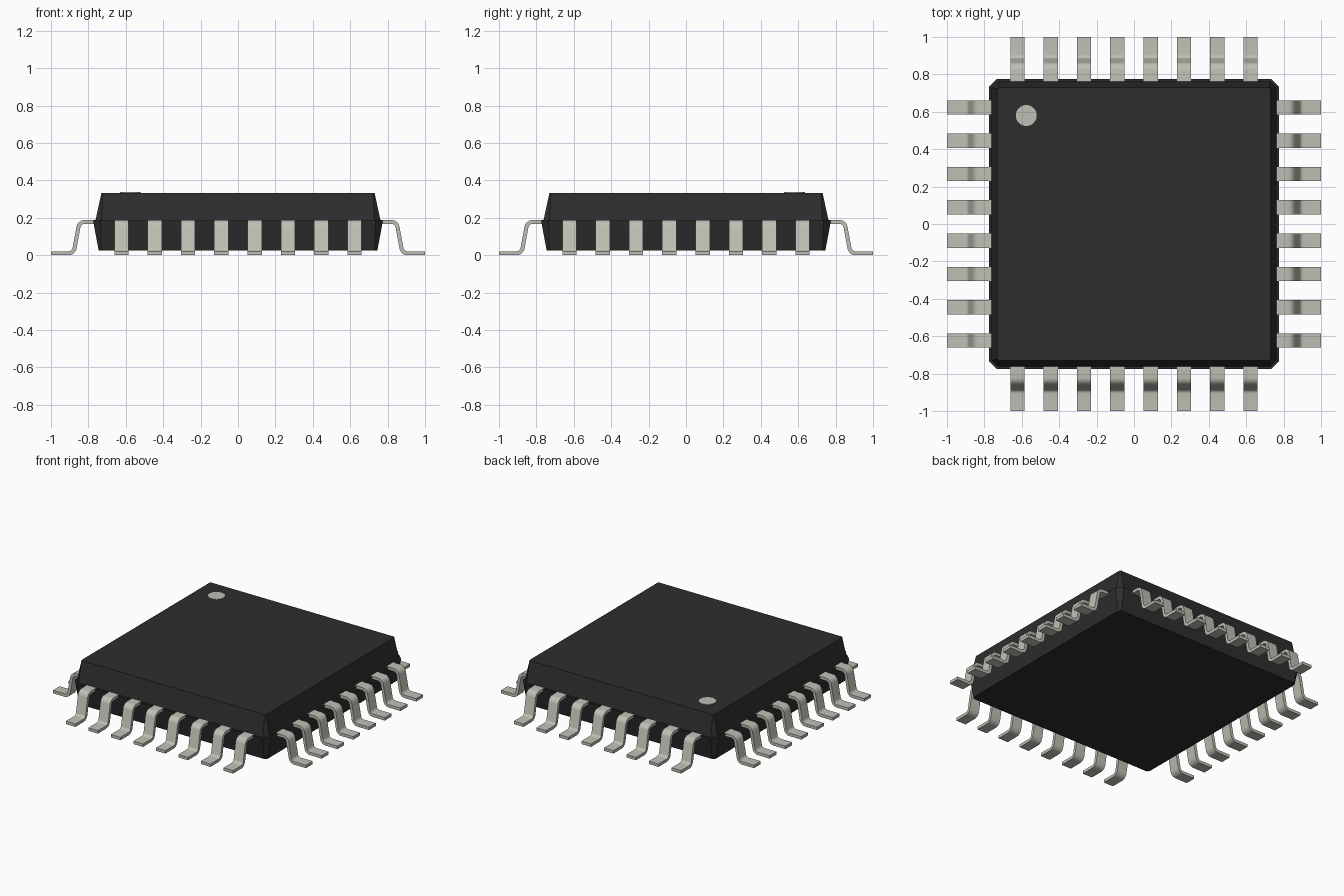
import bpy, bmesh, math
from mathutils import Vector

cube = bpy.data.objects.get("Cube")
if cube:
    bpy.data.objects.remove(cube, do_unlink=True)


def make_material(name, rgb, roughness):
    mat = bpy.data.materials.new(name)
    mat.use_nodes = True
    mat.diffuse_color = (*rgb, 1)
    bsdf = mat.node_tree.nodes["Principled BSDF"]
    bsdf.inputs["Base Color"].default_value = (*rgb, 1)
    bsdf.inputs["Roughness"].default_value = roughness
    return mat


def make_object(name, bm, mat):
    bmesh.ops.recalc_face_normals(bm, faces=bm.faces)
    mesh = bpy.data.meshes.new(name)
    bm.to_mesh(mesh)
    bm.free()
    mesh.materials.append(mat)
    obj = bpy.data.objects.new(name, mesh)
    bpy.context.collection.objects.link(obj)
    return obj


black = make_material("black_plastic", (0.027, 0.027, 0.027), 0.7)
metal = make_material("tinned_metal", (0.53, 0.52, 0.46), 0.5)


def chamfered_ring(bm, half, cut, z):
    """Square outline with clipped corners."""
    h, i = half, half - cut
    pts = [(h, -i), (h, i), (i, h), (-i, h), (-h, i), (-h, -i), (-i, -h), (i, -h)]
    return [bm.verts.new((x, y, z)) for x, y in pts]


# Package body: tapered lower half, narrow ledge, tapered upper half
bm = bmesh.new()
sections = [(0.745, 0.015, 0.025), (0.775, 0.04, 0.186),
            (0.762, 0.033, 0.186), (0.73, 0.008, 0.334)]
rings = [chamfered_ring(bm, *s) for s in sections]
for low, high in zip(rings, rings[1:]):
    for k in range(8):
        n = (k + 1) % 8
        bm.faces.new((low[k], low[n], high[n], high[k]))
bm.faces.new(rings[0])
bm.faces.new(rings[-1])
make_object("package_body", bm, black)

# Pin one marker disc on the top face
bm = bmesh.new()
bmesh.ops.create_cone(bm, cap_ends=True, segments=32, radius1=0.056,
                      radius2=0.056, depth=0.004)
marker = make_object("pin_one_marker", bm, metal)
marker.location = (-0.576, 0.58, 0.335)


def rounded_path(points, radius, steps=6):
    """Replace each inner corner of a path with an arc."""
    pts = [Vector(p) for p in points]
    path = [pts[0]]
    for a, b, c in zip(pts, pts[1:], pts[2:]):
        u, v = (a - b).normalized(), (c - b).normalized()
        half = u.angle(v) / 2
        start = b + u * radius / math.tan(half)
        centre = b + (u + v).normalized() * radius / math.sin(half)
        end = b + v * radius / math.tan(half)
        sweep = (start - centre).angle_signed(end - centre)
        for s in range(steps + 1):
            t = -sweep * s / steps
            r = start - centre
            path.append(centre + Vector((r.x * math.cos(t) - r.y * math.sin(t),
                                         r.x * math.sin(t) + r.y * math.cos(t))))
    path.append(pts[-1])
    return path


# Gull-wing lead: a bent strip pointing along +x
LEAD_WIDTH, LEAD_THICK = 0.076, 0.021
path = rounded_path([(0.72, 0.178), (0.848, 0.178), (0.879, 0.0105), (1.0, 0.0105)], 0.033)
bm = bmesh.new()
loops = []
for k, p in enumerate(path):
    d = (path[min(k + 1, len(path) - 1)] - path[max(k - 1, 0)]).normalized()
    if k in (0, 1, len(path) - 2, len(path) - 1):
        d = Vector((1, 0))
    off = Vector((-d.y, d.x)) * LEAD_THICK / 2
    loops.append([bm.verts.new((q.x, w, q.y)) for q, w in (
        (p + off, -LEAD_WIDTH / 2), (p + off, LEAD_WIDTH / 2),
        (p - off, LEAD_WIDTH / 2), (p - off, -LEAD_WIDTH / 2))])
for a, b in zip(loops, loops[1:]):
    for k in range(4):
        n = (k + 1) % 4
        bm.faces.new((a[k], a[n], b[n], b[k]))
bm.faces.new(loops[0])
bm.faces.new(loops[-1])
lead = make_object("lead_left_1", bm, metal)
bpy.ops.object.select_all(action='DESELECT')
bpy.context.view_layer.objects.active = lead
lead.select_set(True)
bpy.ops.object.shade_smooth_by_angle(angle=math.radians(40))

# Eight leads on each of the four sides
PITCH = 0.178
for s, side in enumerate(("left", "back", "right", "front")):
    angle = s * math.pi / 2
    for k in range(8):
        obj = lead
        if s or k:
            obj = lead.copy()
            obj.name = f"lead_{side}_{k + 1}"
            bpy.context.collection.objects.link(obj)
        shift = (k - 3.5) * PITCH
        obj.location = (-math.sin(angle) * shift, math.cos(angle) * shift, 0)
        obj.rotation_euler = (0, 0, angle)
